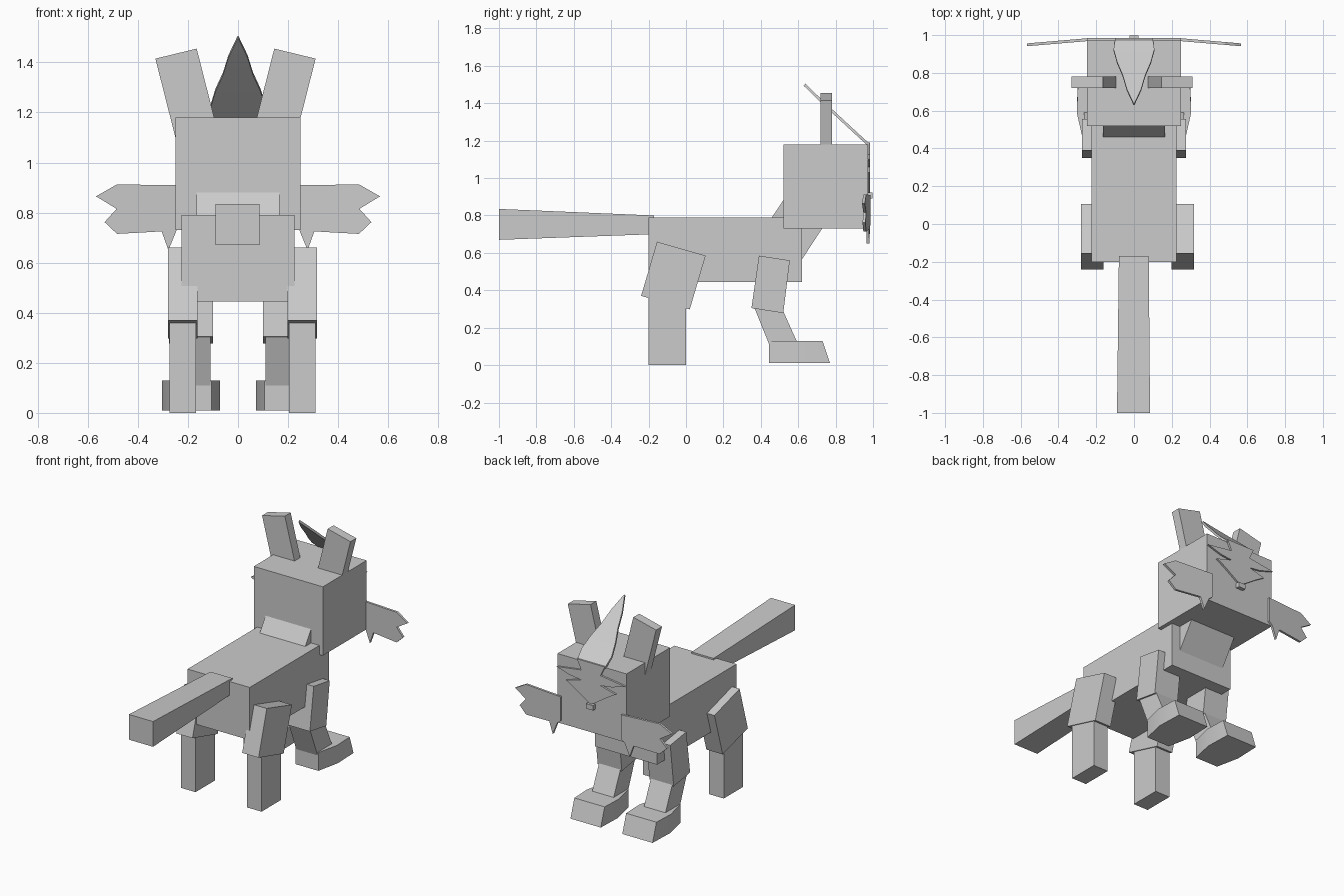
import bpy, bmesh

if "Cube" in bpy.data.objects:
    bpy.data.objects.remove(bpy.data.objects["Cube"])

grey = bpy.data.materials.new("plain grey")
grey.diffuse_color = (0.6, 0.6, 0.6, 1)
grey.use_nodes = True
grey.node_tree.nodes["Principled BSDF"].inputs["Base Color"].default_value = grey.diffuse_color


def finish(name, bm, smooth=False):
    bmesh.ops.recalc_face_normals(bm, faces=bm.faces[:])
    me = bpy.data.meshes.new(name)
    bm.to_mesh(me)
    bm.free()
    me.materials.append(grey)
    ob = bpy.data.objects.new(name, me)
    bpy.context.collection.objects.link(ob)
    if smooth:
        bpy.ops.object.select_all(action='DESELECT')
        ob.select_set(True)
        bpy.context.view_layer.objects.active = ob
        bpy.ops.object.shade_smooth_by_angle(angle=0.7)
    return ob


def loft(name, rings, smooth=False):
    """Closed solid through rings of equal point count."""
    bm = bmesh.new()
    rs = [[bm.verts.new(p) for p in r] for r in rings]
    n = len(rs[0])
    for a, b in zip(rs, rs[1:]):
        for i in range(n):
            j = (i + 1) % n
            bm.faces.new((a[i], a[j], b[j], b[i]))
    bm.faces.new(rs[0])
    bm.faces.new(rs[-1])
    return finish(name, bm, smooth)


def side_prism(name, pts, x0, x1):
    """Side outline (y, z) stretched from x0 to x1."""
    return loft(name, [[(x, y, z) for y, z in pts] for x in (x0, x1)])


def box(name, x0, x1, y0, y1, z0, z1):
    return side_prism(name, [(y0, z0), (y1, z0), (y1, z1), (y0, z1)], x0, x1)


def rect(y, x0, x1, z0, z1):
    return [(x0, y, z0), (x1, y, z0), (x1, y, z1), (x0, y, z1)]


# Trunk, neck, head and tail
box("body", -0.225, 0.225, -0.2, 0.62, 0.445, 0.79)
side_prism("neck", [(0.40, 0.70), (0.523, 0.885), (0.60, 0.96),
                    (0.78, 0.81), (0.60, 0.535)], -0.165, 0.165)
box("head", -0.25, 0.25, 0.52, 0.972, 0.73, 1.18)
loft("tail", [rect(-0.17, -0.08, 0.078, 0.70, 0.80),
              rect(-1.0, -0.09, 0.085, 0.67, 0.835)])

# Ears, leaning outward
ear = [(0.32, 1.415), (0.155, 1.455), (0.075, 1.14), (0.24, 1.10)]
for s, side in ((-1, "left"), (1, "right")):
    loft(side + "_ear", [[(s * x - 0.01, y, z) for x, z in ear]
                         for y in (0.72, 0.78)])

# Cheek tufts, swept slightly back
tuft = [(0.22, 0.91), (0.485, 0.912), (0.567, 0.865), (0.485, 0.815),
        (0.533, 0.762), (0.483, 0.715), (0.305, 0.725), (0.278, 0.65),
        (0.245, 0.73), (0.22, 0.75)]
for s, side in ((-1, "left"), (1, "right")):
    loft(side + "_cheek_tuft", [[(s * x, d - 0.085 * (x - 0.25), z)
                                 for x, z in tuft] for d in (0.968, 0.983)])

# Face mask with brow points and a snout tip
half = [(0.10, 1.19), (0.07, 1.125), (0.25, 1.10), (0.15, 1.07), (0.07, 1.06),
        (0.18, 1.03), (0.12, 0.995), (0.03, 0.935), (0, 0.92)]
mask = half + [(-x, z) for x, z in reversed(half[:-1])]
loft("face_mask", [[(x, y, z) for x, z in mask] for y in (0.970, 0.984)])
box("nose", -0.025, 0.025, 0.965, 0.997, 0.89, 0.922)

# Crest rising back from the mask
rows = [(0.100, 0.980, 1.185), (0.108, 0.925, 1.235), (0.090, 0.86, 1.295),
        (0.060, 0.79, 1.36), (0.038, 0.715, 1.43), (0.002, 0.638, 1.505)]
loft("crest", [[(-w, y, z), (w, y, z), (w, y - 0.009, z - 0.011),
                (-w, y - 0.009, z - 0.011)] for w, y, z in rows], True)

# Legs
front_upper = [(0.39, 0.585), (0.555, 0.56), (0.52, 0.278), (0.35, 0.305)]
front_lower = [(0.36, 0.32), (0.51, 0.31), (0.60, 0.11), (0.455, 0.085)]
hind_upper = [(-0.155, 0.66), (0.105, 0.585), (0.02, 0.298), (-0.24, 0.37)]
for s, side in ((-1, "left"), (1, "right")):
    side_prism("front_upper_leg_" + side, front_upper, s * 0.10, s * 0.275)
    side_prism("front_lower_leg_" + side, front_lower, s * 0.11, s * 0.265)
    # foot: cross-sections widening forward, sloped toe
    loft("front_foot_" + side,
         [[(s * a, y, 0.01), (s * b, y, 0.01), (s * b, yt, 0.13), (s * a, yt, 0.13)]
          for a, b, y, yt in ((0.105, 0.27, 0.445, 0.445),
                              (0.072, 0.303, 0.60, 0.59),
                              (0.078, 0.297, 0.77, 0.73))], True)
    c = s * 0.239 + 0.0185
    side_prism("hind_upper_leg_" + side, hind_upper, c - 0.059, c + 0.059)
    box("hind_lower_leg_" + side, c - 0.053, c + 0.053, -0.2, 0.0, 0.0, 0.43)
